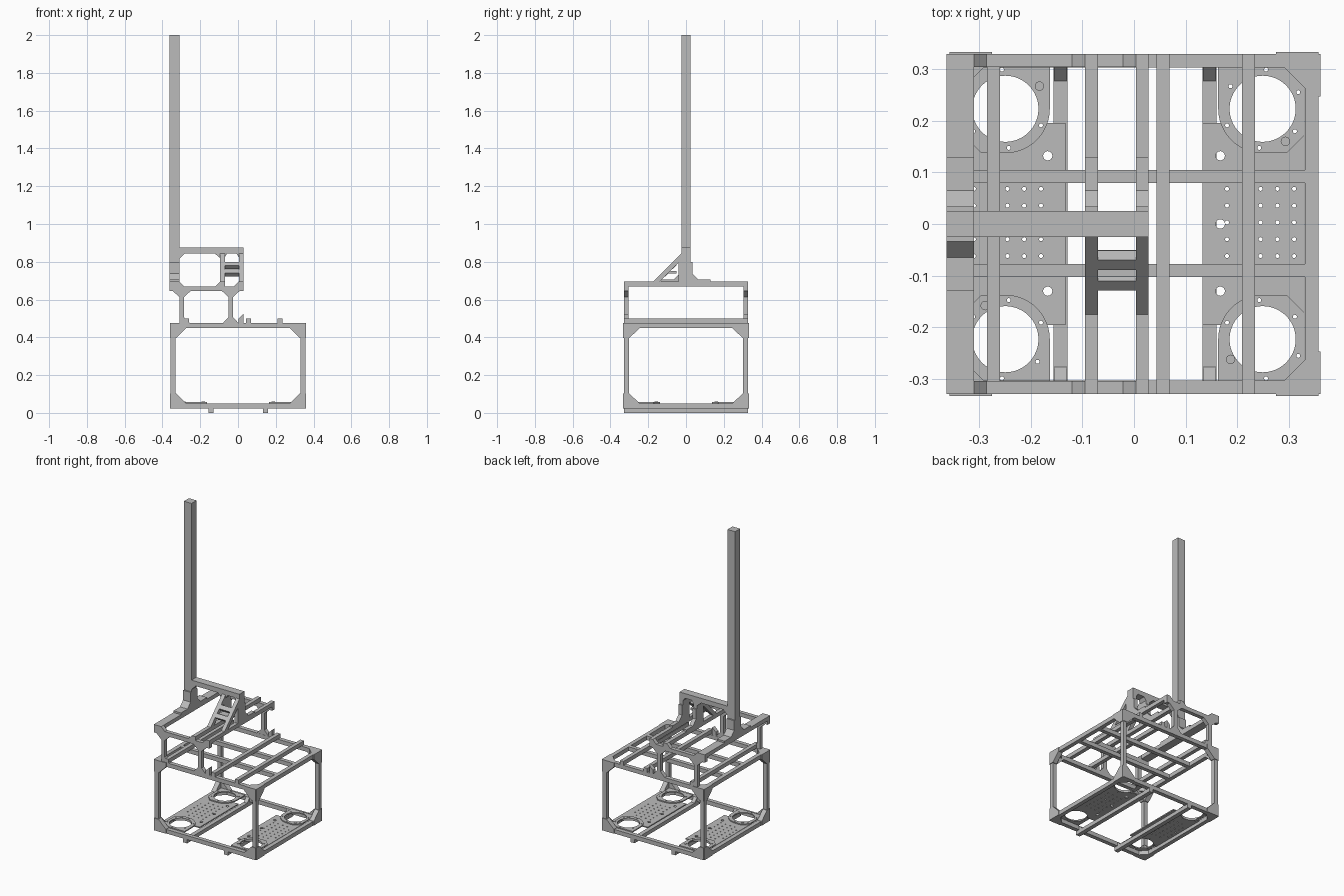
import bpy, bmesh, math

if "Cube" in bpy.data.objects:
    bpy.data.objects.remove(bpy.data.objects["Cube"])

grey = bpy.data.materials.new("light grey metal")
grey.use_nodes = True
grey.diffuse_color = (0.5, 0.5, 0.5, 1)
grey.node_tree.nodes["Principled BSDF"].inputs["Base Color"].default_value = (0.5, 0.5, 0.5, 1)


def finish(name, bm):
    bmesh.ops.recalc_face_normals(bm, faces=bm.faces)
    mesh = bpy.data.meshes.new(name)
    bm.to_mesh(mesh)
    bm.free()
    mesh.materials.append(grey)
    ob = bpy.data.objects.new(name, mesh)
    bpy.context.collection.objects.link(ob)
    return ob


def prism(name, pts, axis, a, b):
    """Extrude a flat outline from a to b along the named axis."""
    place = {"x": lambda u, v, w: (w, u, v),
             "y": lambda u, v, w: (u, w, v),
             "z": lambda u, v, w: (u, v, w)}[axis]
    bm = bmesh.new()
    low = [bm.verts.new(place(u, v, a)) for u, v in pts]
    high = [bm.verts.new(place(u, v, b)) for u, v in pts]
    bm.faces.new(low)
    bm.faces.new(high)
    for i in range(len(pts)):
        j = (i + 1) % len(pts)
        bm.faces.new((low[i], low[j], high[j], high[i]))
    return finish(name, bm)


def box(name, x0, x1, y0, y1, z0, z1):
    return prism(name, [(x0, y0), (x1, y0), (x1, y1), (x0, y1)], "z", z0, z1)


def wedge(name, u, v, du, dv, axis, a, b):
    """Triangular gusset with its right angle at (u, v)."""
    return prism(name, [(u, v), (u + du, v), (u, v + dv)], axis, a, b)


def cylinders(name, spots, radius, z0, z1, sides):
    bm = bmesh.new()
    for x, y in spots:
        ring = bmesh.ops.create_cone(bm, cap_ends=True, segments=sides, radius1=radius,
                                     radius2=radius, depth=z1 - z0)["verts"]
        bmesh.ops.translate(bm, verts=ring, vec=(x, y, (z0 + z1) / 2))
    return finish(name, bm)


X, Y, W = 0.357, 0.329, 0.026      # main frame half sizes and bar width
LOW, TOP = 0.024, 0.475            # main frame bottom and top

# Main frame: posts and edge beams
for s in (-1, 1):
    for t in (-1, 1):
        box("frame_post", s * X, s * (X - W), t * Y, t * (Y - W), LOW, TOP)
    for z in (LOW, TOP - W):
        box("frame_side_beam", s * X, s * (X - W), -Y, Y, z, z + W)
        box("frame_cross_beam", -X, X, s * Y, s * (Y - W), z, z + W)

# Corner brackets, one plate in each of the three planes at every corner
shape = [(0, 0), (0.082, 0), (0.082, 0.027), (0.03, 0.078), (0, 0.078)]
flat_shape = [(0, 0), (0.075, 0), (0.075, W), (0.066, W), (W, 0.066), (W, 0.075), (0, 0.075)]
for s in (-1, 1):
    for t in (-1, 1):
        for zc, d in ((LOW, 1), (TOP, -1)):
            prism("corner_bracket_front", [(s * (X - u), zc + d * v) for u, v in shape],
                  "y", t * (Y - W), t * (Y + 0.004))
            prism("corner_bracket_side", [(t * (Y - u), zc + d * v) for u, v in shape],
                  "x", s * (X - W), s * (X + 0.004))
            prism("corner_bracket_flat", [(s * (X - u), t * (Y - v)) for u, v in flat_shape],
                  "z", zc, zc + d * W)

# Deck rails across the top of the main frame
for y in (-0.09, 0.092):
    box("deck_long_rail", -X + W, X - W, y - 0.0125, y + 0.0125, TOP - W, TOP)
for x in (-0.272, 0.056, 0.222):
    box("deck_cross_rail", x - 0.0125, x + 0.0125, -Y, Y, TOP, 0.5)

# Bottom rails below the frame with small angle brackets
for x in (-0.142, 0.146):
    box("bottom_rail", x - 0.0135, x + 0.0135, -Y, Y, 0, LOW)
    for t in (-1, 1):
        wedge("bottom_rail_bracket", t * (Y - W), LOW, -t * 0.026, 0.026, "x",
              x - 0.0125, x + 0.0125)

# Perforated floor plates with round openings and mounting rings
OC = 0.249, 0.223
for s, side in ((-1, "right"), (1, "left")):
    parts = []
    plate = [(0.133, -0.195), (0.33, -0.195), (0.33, 0.195), (0.133, 0.195)]
    parts.append(prism("floor_plate_" + side, [(s * x, y) for x, y in plate], "z", 0.044, 0.051))
    arc = [(OC[0] + 0.086 * math.cos(a), OC[1] + 0.086 * math.sin(a))
           for a in [math.pi * (1 + i / 24) for i in range(13)]]
    outline = [(0.33, 0.305), (arc[0][0], 0.305)] + arc + [(0.295, arc[-1][1]), (0.33, 0.172)]
    for t in (-1, 1):
        parts.append(prism("mounting_ring_" + side, [(s * x, t * y) for x, y in outline],
                           "z", 0.051, 0.058))
    big = cylinders("ring_cutter", [(s * OC[0], t * OC[1]) for t in (-1, 1)], 0.064, 0.03, 0.08, 64)
    spots = [(s * (0.18 + 0.0325 * i), 0.0325 * j + 0.003)
             for i in range(5) for j in range(-3, 4) if abs(j) != 3 or i < 4]
    spots += [(s * (OC[0] + 0.076 * math.cos(a)), t * (OC[1] + 0.076 * math.sin(a)))
              for t in (-1, 1) for a in [math.radians(25 + 60 * k) for k in range(6)]]
    small = cylinders("hole_cutter", spots, 0.004, 0.03, 0.08, 10)
    slots = cylinders("slot_cutter", [(s * 0.167, y) for y in (-0.13, 0, 0.132)],
                      0.009, 0.03, 0.08, 16)
    cutters = (big, small, slots)
    for ob in parts:
        bpy.context.view_layer.objects.active = ob
        for c in cutters:
            mod = ob.modifiers.new("cut", "BOOLEAN")
            mod.operation, mod.object, mod.solver = "DIFFERENCE", c, "EXACT"
            bpy.ops.object.modifier_apply(modifier=mod.name)
    for c in cutters:
        bpy.data.objects.remove(c)
cylinders("ring_pegs", [(-0.183, 0.267), (0.293, 0.16), (-0.288, -0.158), (0.187, -0.262)],
          0.009, 0.05, 0.061, 24)

# Upper frame: legs, long beams and their gussets at front and back
Z1, Z2, Z3 = 0.645, 0.67, 0.695
for t in (-1, 1):
    a, b = t * Y, t * (Y - 0.025)
    box("upper_long_beam", -0.363, 0.028, a, b, Z1, Z2)
    for x0, x1 in ((-0.31, -0.286), (-0.05, -0.027)):
        box("upper_leg", x0, x1, a, b, TOP, Z1)
        for x, d in ((x0, -1), (x1, 1)):
            wedge("leg_top_gusset", x, Z1, d * 0.035, -0.032, "y", a, b)
            if x != -0.31:
                wedge("leg_foot_gusset", x, TOP, d * 0.03, 0.032, "y", a, b)
    for x, d in ((-0.31, 1), (-0.095, -1), (0.004, -1)):
        wedge("upper_beam_gusset", x, Z2, d * 0.025, 0.025, "y", a, b)
    prism("deck_stop", [(0.003, TOP), (0.028, TOP), (0.028, 0.523), (0.003, 0.5)], "y", a, b)

# Upper cross beams, the wide one carrying the mast
RAILS = ((-0.095, -0.07), (0.004, 0.028))
box("mast_base_beam", -0.363, -0.31, -Y, Y, Z2, Z3)
for x0, x1 in RAILS:
    box("upper_cross_beam", x0, x1, -Y, Y, Z2, Z3)

# Mast and the horizontal arm
box("mast", -0.363, -0.31, -0.025, 0.025, Z3, 2)
box("arm", -0.31, 0.028, -0.025, 0.025, 0.845, 0.875)
wedge("arm_mast_gusset", -0.31, 0.845, 0.03, -0.03, "y", -0.025, 0.025)
wedge("arm_post_gusset", -0.095, 0.845, -0.03, -0.025, "y", -0.025, 0.025)
for x, d in ((-0.07, 1), (0.004, -1)):
    wedge("post_inner_gusset", x, 0.845, d * 0.014, -0.02, "y", -0.025, 0.025)

# Angle brackets holding the mast and the arm posts
bracket = [(0.025, Z3), (0.13, Z3), (0.13, 0.706), (0.065, 0.706),
           (0.034, 0.738), (0.034, 0.8), (0.025, 0.8)]
for x0, x1 in ((-0.363, -0.31),) + RAILS:
    prism("angle_bracket_back", bracket, "x", x0, x1)
prism("angle_bracket_front", [(-y, z) for y, z in bracket], "x", -0.363, -0.31)

# Arm posts with sloping braces
for x0, x1 in RAILS:
    box("arm_post", x0, x1, -0.025, 0.025, Z3, 0.845)
    prism("sloping_brace", [(-0.175, Z3), (-0.025, 0.845), (-0.025, 0.81), (-0.14, Z3)],
          "x", x0, x1)
    box("brace_back_strip", x0, x1, -0.04, -0.025, Z3, 0.82)

# Rungs between the braces
for y in (-0.07, -0.11):
    z = y + 0.87
    prism("brace_rung", [(y, z), (y - 0.019, z - 0.019), (y, z - 0.038), (y + 0.019, z - 0.019)],
          "x", -0.07, 0.004)
box("rung_plate", -0.07, 0.004, -0.112, -0.05, 0.738, 0.752)
